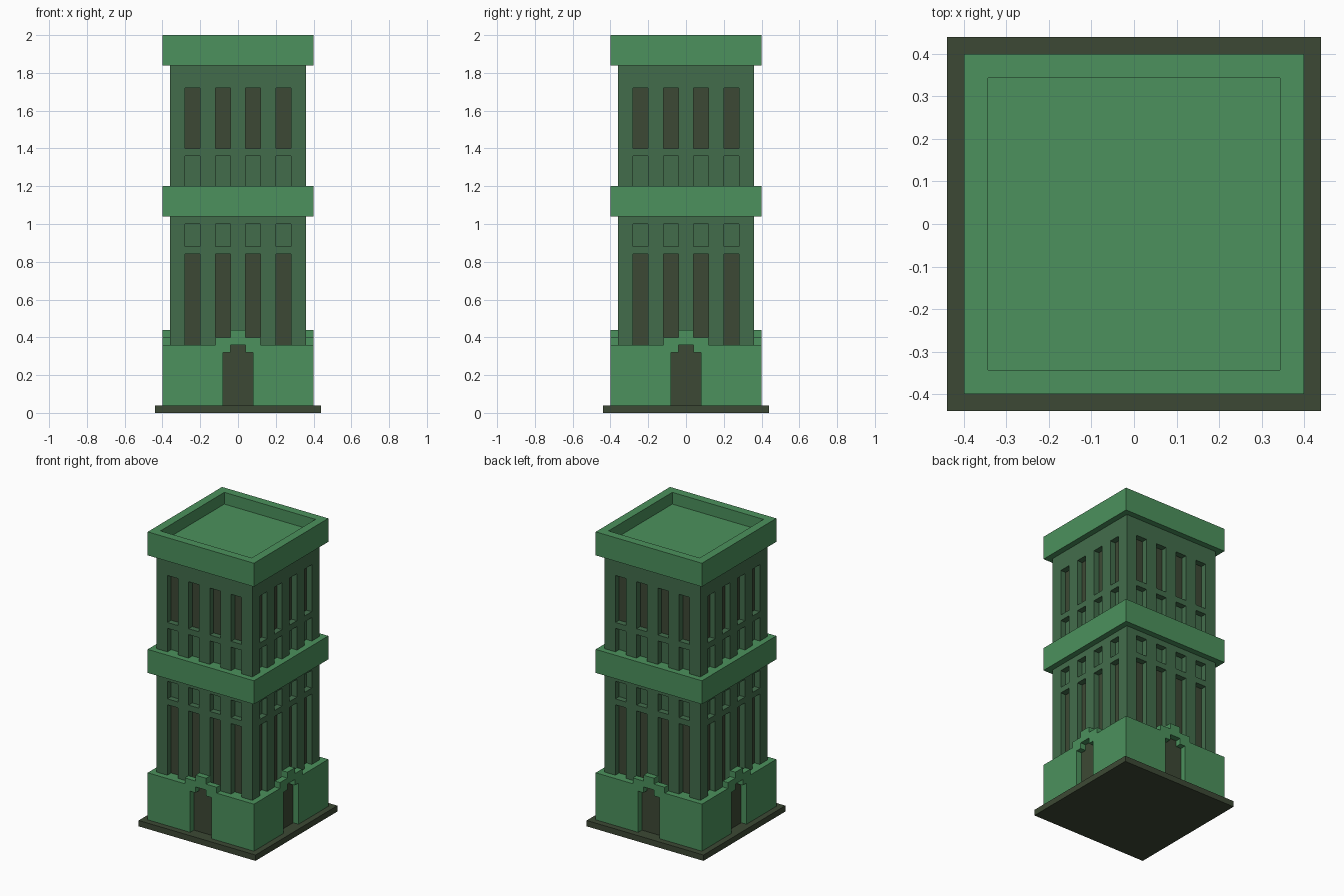
import bpy, bmesh, math
from mathutils import Matrix

cube = bpy.data.objects.get("Cube")
if cube:
    bpy.data.objects.remove(cube, do_unlink=True)


def material(name, rgb):
    m = bpy.data.materials.new(name)
    m.use_nodes = True
    m.diffuse_color = (*rgb, 1)
    bsdf = next(n for n in m.node_tree.nodes if n.type == 'BSDF_PRINCIPLED')
    bsdf.inputs["Base Color"].default_value = (*rgb, 1)
    return m


LIGHT = material("light green", (0.072, 0.284, 0.109))
WALL = material("muted green", (0.055, 0.152, 0.071))
DARK = material("dark olive", (0.046, 0.066, 0.035))
STEP = 0.04                                   # depth of every recess and ledge


def finish(name, bm, mats):
    bmesh.ops.remove_doubles(bm, verts=bm.verts, dist=1e-5)
    me = bpy.data.meshes.new(name)
    bm.to_mesh(me)
    bm.free()
    for m in mats:
        me.materials.append(m)
    ob = bpy.data.objects.new(name, me)
    bpy.context.collection.objects.link(ob)
    return ob


def slab(name, half, z0, z1, mat, well=None):
    """Square block; well=(rim width, depth) sinks a tray into the top."""
    bm = bmesh.new()
    bmesh.ops.create_cube(bm, size=1, matrix=Matrix.Translation((0, 0, (z0 + z1) / 2))
                          @ Matrix.Diagonal((2 * half, 2 * half, z1 - z0, 1)))
    if well:
        rim, depth = well
        top = max(bm.faces, key=lambda f: f.calc_center_median().z)
        bmesh.ops.inset_region(bm, faces=[top], thickness=rim)
        floor = bmesh.ops.extrude_face_region(bm, geom=[top])["geom"]
        verts = [g for g in floor if isinstance(g, bmesh.types.BMVert)]
        bmesh.ops.translate(bm, verts=verts, vec=(0, 0, -depth))
        if top.is_valid:
            bmesh.ops.delete(bm, geom=[top], context='FACES_ONLY')
        bmesh.ops.recalc_face_normals(bm, faces=bm.faces)
    return finish(name, bm, [mat])


def storey(name, half, z0, z1, holes, mats, cap=False):
    """Four equal walls; holes are (u0, u1, z0, z1, back material index)."""
    us = sorted({-half, half} | {u for h in holes for u in h[:2]})
    zs = sorted({z0, z1} | {z for h in holes for z in h[2:4]})
    bm = bmesh.new()

    def cell(i, j):
        u, z = (us[i] + us[i + 1]) / 2, (zs[j] + zs[j + 1]) / 2
        for a, b, c, d, m in holes:
            if a < u < b and c < z < d:
                return STEP, m
        return 0, 0

    def quad(pts, m, rot):
        f = bm.faces.new([bm.verts.new(rot @ Matrix.Translation((u, d - half, z)).translation)
                          for u, d, z in pts])
        f.material_index = m

    for k in range(4):
        rot = Matrix.Rotation(k * math.pi / 2, 3, 'Z')
        for i in range(len(us) - 1):
            for j in range(len(zs) - 1):
                a, b, c, e = us[i], us[i + 1], zs[j], zs[j + 1]
                d, m = cell(i, j)
                quad([(a, d, c), (b, d, c), (b, d, e), (a, d, e)], m, rot)
                # jambs, sills and lintels where depth changes
                if i + 2 < len(us) and cell(i + 1, j)[0] != d:
                    r = cell(i + 1, j)[0]
                    quad([(b, d, c), (b, r, c), (b, r, e), (b, d, e)], 0, rot)
                if j + 2 < len(zs) and cell(i, j + 1)[0] != d:
                    r = cell(i, j + 1)[0]
                    quad([(a, d, e), (b, d, e), (b, r, e), (a, r, e)], 0, rot)
    if cap:
        bm.faces.new([bm.verts.new((x * half, y * half, z1))
                      for x, y in ((-1, -1), (1, -1), (1, 1), (-1, 1))])
    return finish(name, bm, mats)


def windows(z0, z1, m):
    return [(c - 0.04, c + 0.04, z0, z1, m) for c in (-0.24, -0.08, 0.08, 0.24)]


# Ground slab and podium with a stepped doorway on each side
slab("base_slab", 0.44, 0, 0.04, DARK)
storey("podium", 0.40, 0.04, 0.36,
       [(-0.08, 0.08, 0.04, 0.32, 1), (-0.04, 0.04, 0.32, 0.36, 1)],
       [LIGHT, DARK], cap=True)

# Stepped parapet above each doorway
profile = [(-0.12, 0.36), (0.12, 0.36), (0.12, 0.40), (0.04, 0.40),
           (0.04, 0.44), (-0.04, 0.44), (-0.04, 0.40), (-0.12, 0.40)]
for k, side in enumerate(("front", "left", "back", "right")):
    bm = bmesh.new()
    face = bm.faces.new([bm.verts.new((x, -0.40, z)) for x, z in profile])
    ext = bmesh.ops.extrude_face_region(bm, geom=[face], use_keep_orig=True)["geom"]
    bmesh.ops.translate(bm, verts=[g for g in ext if isinstance(g, bmesh.types.BMVert)],
                        vec=(0, STEP, 0))
    bmesh.ops.recalc_face_normals(bm, faces=bm.faces)
    bm.transform(Matrix.Rotation(k * math.pi / 2, 4, 'Z'))
    finish(side + "_door_parapet", bm, [LIGHT])

# Two storeys of tall windows and blind panels, with bands above
storey("lower_storey", 0.36, 0.36, 1.04,
       windows(0.36, 0.84, 1) + windows(0.88, 1.00, 0), [WALL, DARK])
slab("middle_band", 0.40, 1.04, 1.20, LIGHT)
storey("upper_storey", 0.36, 1.20, 1.84,
       windows(1.20, 1.36, 0) + windows(1.40, 1.72, 1), [WALL, DARK])
slab("roof_crown", 0.40, 1.84, 2.00, LIGHT, well=(0.08, 0.08))
